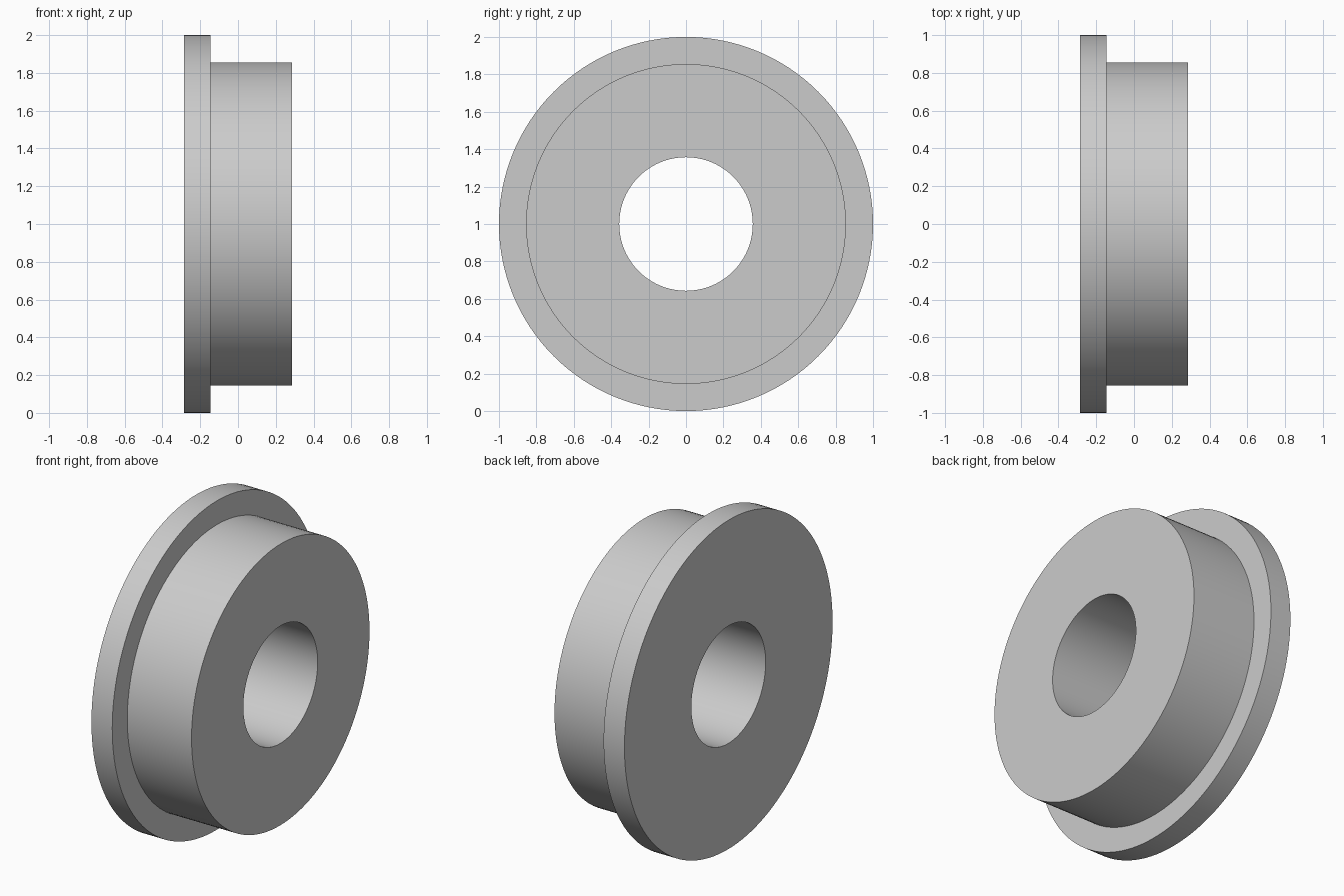
import bpy
import bmesh
import math
from mathutils import Matrix, Vector

cube = bpy.data.objects.get("Cube")
if cube:
    bpy.data.objects.remove(cube, do_unlink=True)

# Plain grey metal
GREY = (0.6, 0.6, 0.6, 1.0)
metal = bpy.data.materials.new("grey metal")
metal.use_nodes = True
metal.diffuse_color = GREY
metal.node_tree.nodes["Principled BSDF"].inputs["Base Color"].default_value = GREY

# Main dimensions
SEGMENTS = 128
HALF_WIDTH = 0.286
FLANGE_INNER = -0.146
FLANGE_RADIUS = 1.0
BODY_RADIUS = 0.855
BORE_RADIUS = 0.357

# Closed section (x along the axle, radius), revolved around the x axis
section = [
    (-HALF_WIDTH, BORE_RADIUS),
    (-HALF_WIDTH, FLANGE_RADIUS),
    (FLANGE_INNER, FLANGE_RADIUS),
    (FLANGE_INNER, BODY_RADIUS),
    (HALF_WIDTH, BODY_RADIUS),
    (HALF_WIDTH, BORE_RADIUS),
]

bm = bmesh.new()
rings = []
for i in range(SEGMENTS):
    turn = Matrix.Rotation(math.tau * i / SEGMENTS, 3, "X")
    rings.append([bm.verts.new(turn @ Vector((x, 0, r))) for x, r in section])
for i, ring in enumerate(rings):
    following = rings[(i + 1) % SEGMENTS]
    for j in range(len(section)):
        k = (j + 1) % len(section)
        bm.faces.new((ring[j], ring[k], following[k], following[j]))
bmesh.ops.recalc_face_normals(bm, faces=bm.faces)

mesh = bpy.data.meshes.new("flanged_bushing")
bm.to_mesh(mesh)
bm.free()
mesh.materials.append(metal)

# Flanged bushing, resting on the ground
bushing = bpy.data.objects.new("flanged_bushing", mesh)
bushing.location.z = FLANGE_RADIUS
bpy.context.collection.objects.link(bushing)

# Smooth round walls with crisp rims
bpy.ops.object.select_all(action="DESELECT")
bushing.select_set(True)
bpy.context.view_layer.objects.active = bushing
bpy.ops.object.shade_smooth_by_angle(angle=math.radians(30))
